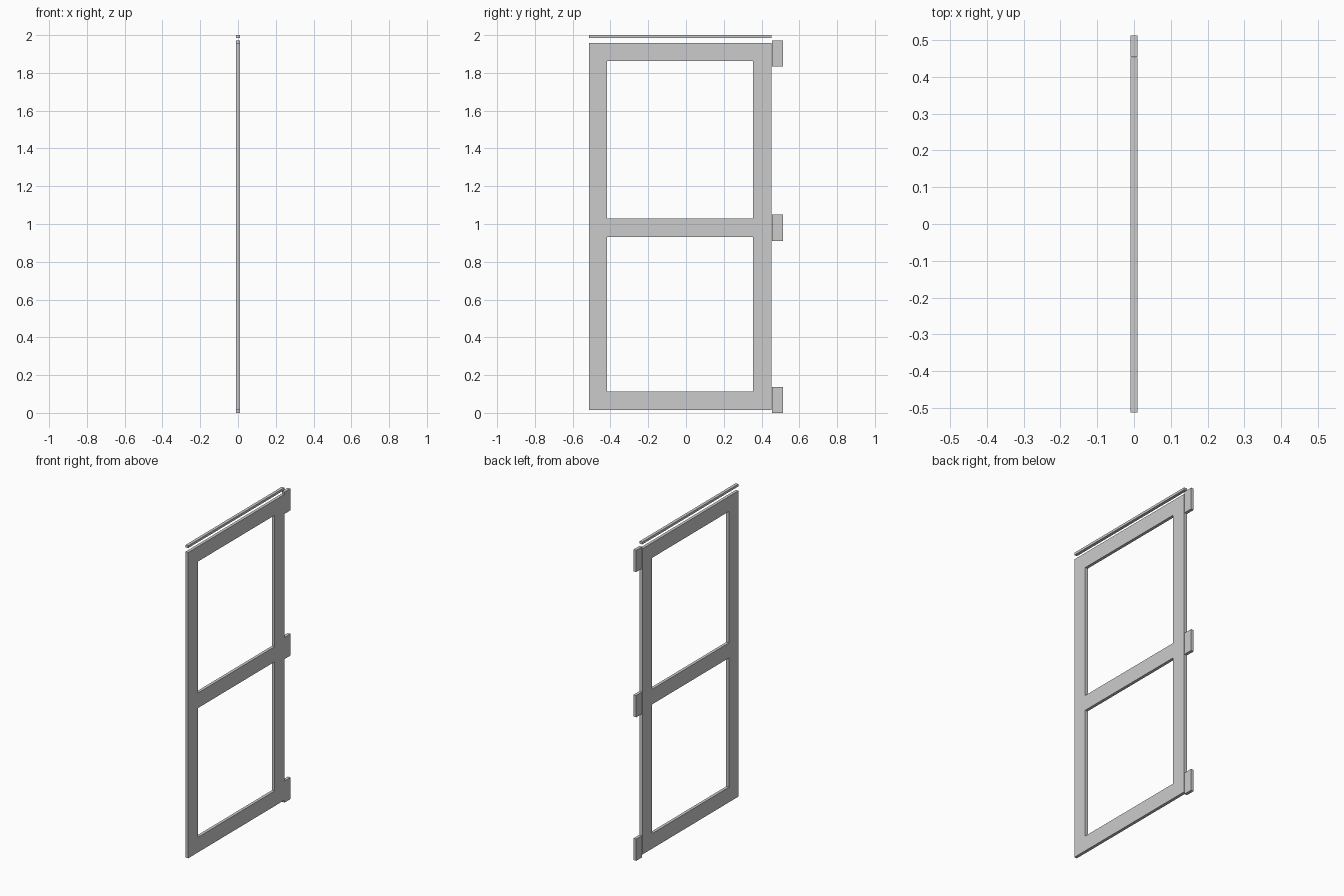
import bpy, bmesh

if "Cube" in bpy.data.objects:
    bpy.data.objects.remove(bpy.data.objects["Cube"])

T = 0.0095  # half thickness


def plate(name, ys, zs, holes=()):
    """Flat plate on a y/z grid of cells, extruded in x; holes are (column, row) cells left open."""
    bm = bmesh.new()
    grid = [[bm.verts.new((-T, y, z)) for z in zs] for y in ys]
    for i in range(len(ys) - 1):
        for j in range(len(zs) - 1):
            if (i, j) not in holes:
                bm.faces.new((grid[i][j], grid[i][j + 1], grid[i + 1][j + 1], grid[i + 1][j]))
    ext = bmesh.ops.extrude_face_region(bm, geom=bm.faces[:], use_keep_orig=True)
    moved = [v for v in ext["geom"] if isinstance(v, bmesh.types.BMVert)]
    bmesh.ops.translate(bm, verts=moved, vec=(2 * T, 0, 0))
    bmesh.ops.recalc_face_normals(bm, faces=bm.faces[:])
    me = bpy.data.meshes.new(name)
    bm.to_mesh(me)
    bm.free()
    ob = bpy.data.objects.new(name, me)
    bpy.context.collection.objects.link(ob)
    return ob


# Door frame with two openings
plate("door_frame", (-0.513, -0.417, 0.355, 0.452),
      (0.016, 0.112, 0.932, 1.028, 1.862, 1.957), holes={(1, 1), (1, 3)})

# Separate strip above the frame
plate("top_strip", (-0.513, 0.452), (1.985, 2.0))

# Hinge blocks along one edge
for i, z in enumerate((0.0, 0.911, 1.833)):
    plate(f"hinge_{i + 1}", (0.4545, 0.513), (z, z + 0.138))
